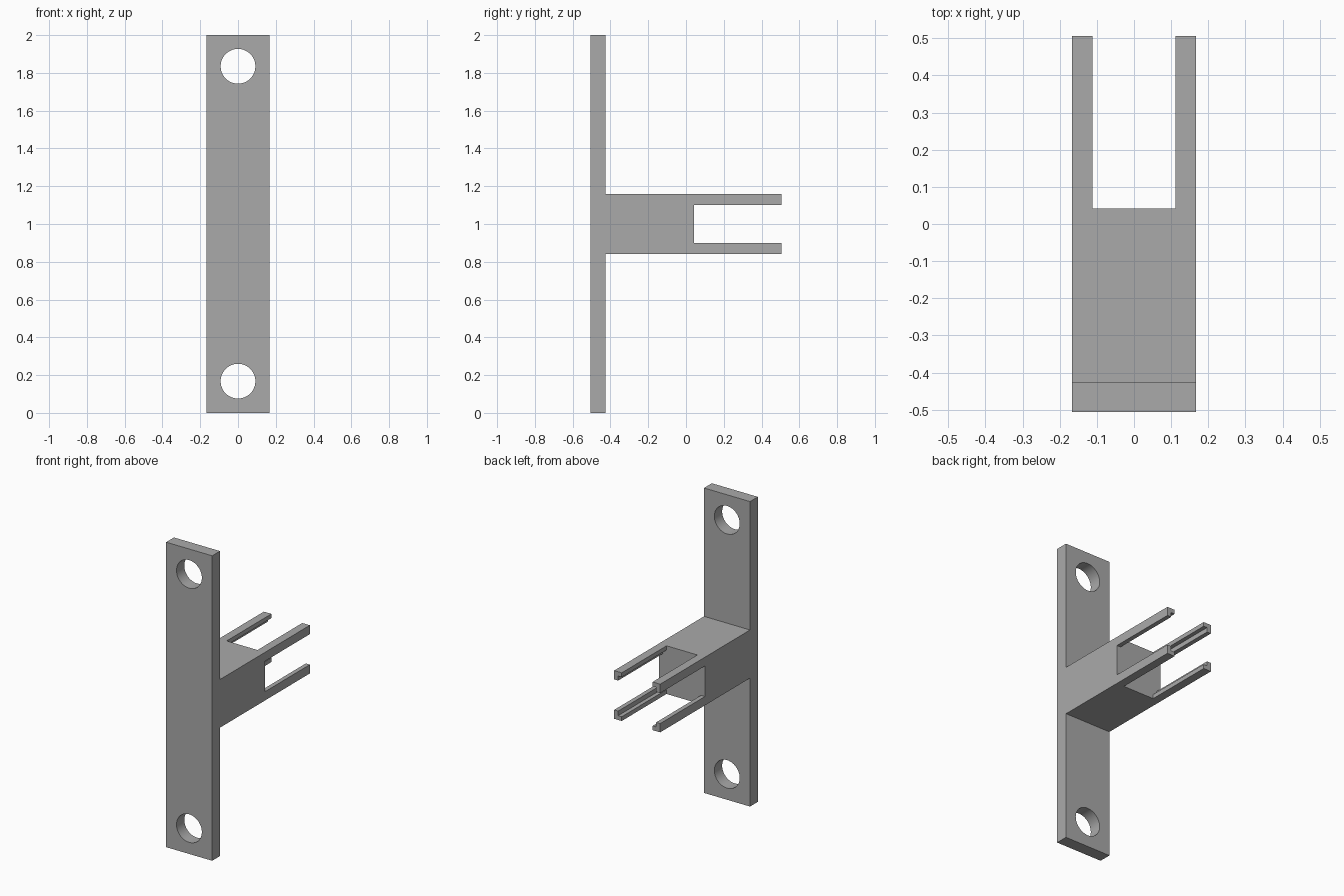
import bpy
import bmesh
import math
from mathutils import Matrix, Vector

if "Cube" in bpy.data.objects:
    bpy.data.objects.remove(bpy.data.objects["Cube"], do_unlink=True)

HALF_W = 0.167      # half width in x
BACK = 0.506        # prong tips; the front is at -BACK
PLATE_BACK = -0.425
SLOT_START = 0.042
MID = 1.0
ARM = 0.158         # half height of the arm

grey = bpy.data.materials.new("plain_grey")
grey.use_nodes = True
grey.diffuse_color = (0.4, 0.4, 0.4, 1)
grey.node_tree.nodes["Principled BSDF"].inputs["Base Color"].default_value = (0.4, 0.4, 0.4, 1)


def add_object(name, bm):
    bmesh.ops.recalc_face_normals(bm, faces=bm.faces)
    mesh = bpy.data.meshes.new(name)
    bm.to_mesh(mesh)
    bm.free()
    mesh.materials.append(grey)
    obj = bpy.data.objects.new(name, mesh)
    bpy.context.collection.objects.link(obj)
    return obj


def prism(name, points, offset):
    bm = bmesh.new()
    face = bm.faces.new([bm.verts.new(p) for p in points])
    ext = bmesh.ops.extrude_face_region(bm, geom=[face])
    verts = [v for v in ext["geom"] if isinstance(v, bmesh.types.BMVert)]
    bmesh.ops.translate(bm, verts=verts, vec=Vector(offset))
    return add_object(name, bm)


def cut(target, cutter):
    mod = target.modifiers.new(cutter.name, "BOOLEAN")
    mod.operation = "DIFFERENCE"
    mod.solver = "EXACT"
    mod.object = cutter
    cutter.hide_render = True
    bpy.context.view_layer.objects.active = target
    bpy.ops.object.modifier_apply(modifier=mod.name)
    bpy.data.objects.remove(cutter, do_unlink=True)


# Wall plate and arm, from one T-shaped side profile
side = [(-BACK, 0), (PLATE_BACK, 0), (PLATE_BACK, MID - ARM), (BACK, MID - ARM),
        (BACK, MID + ARM), (PLATE_BACK, MID + ARM), (PLATE_BACK, 2), (-BACK, 2)]
bracket = prism("mounting_bracket", [(-HALF_W, y, z) for y, z in side], (2 * HALF_W, 0, 0))

# Stepped cross cut that leaves four L-shaped prongs
quarter = [(0.3, 0.1), (0.138, 0.1), (0.138, 0.13), (0.112, 0.13), (0.112, 0.3)]
cross = []
for sx, sz, step in ((1, 1, 1), (-1, 1, -1), (-1, -1, 1), (1, -1, -1)):
    cross += [(sx * x, SLOT_START, MID + sz * z) for x, z in quarter[::step]]
cut(bracket, prism("prong_cutter", cross, (0, 0.6, 0)))

# Screw holes
for z in (0.168, 1.835):
    bm = bmesh.new()
    bmesh.ops.create_cone(bm, cap_ends=True, segments=48, radius1=0.092, radius2=0.092, depth=0.3,
                          matrix=Matrix.Translation((0, -0.465, z)) @ Matrix.Rotation(math.pi / 2, 4, "X"))
    cut(bracket, add_object("hole_cutter", bm))

bpy.ops.object.select_all(action="DESELECT")
bracket.select_set(True)
bpy.context.view_layer.objects.active = bracket
bpy.ops.object.shade_smooth_by_angle(angle=math.radians(30))
